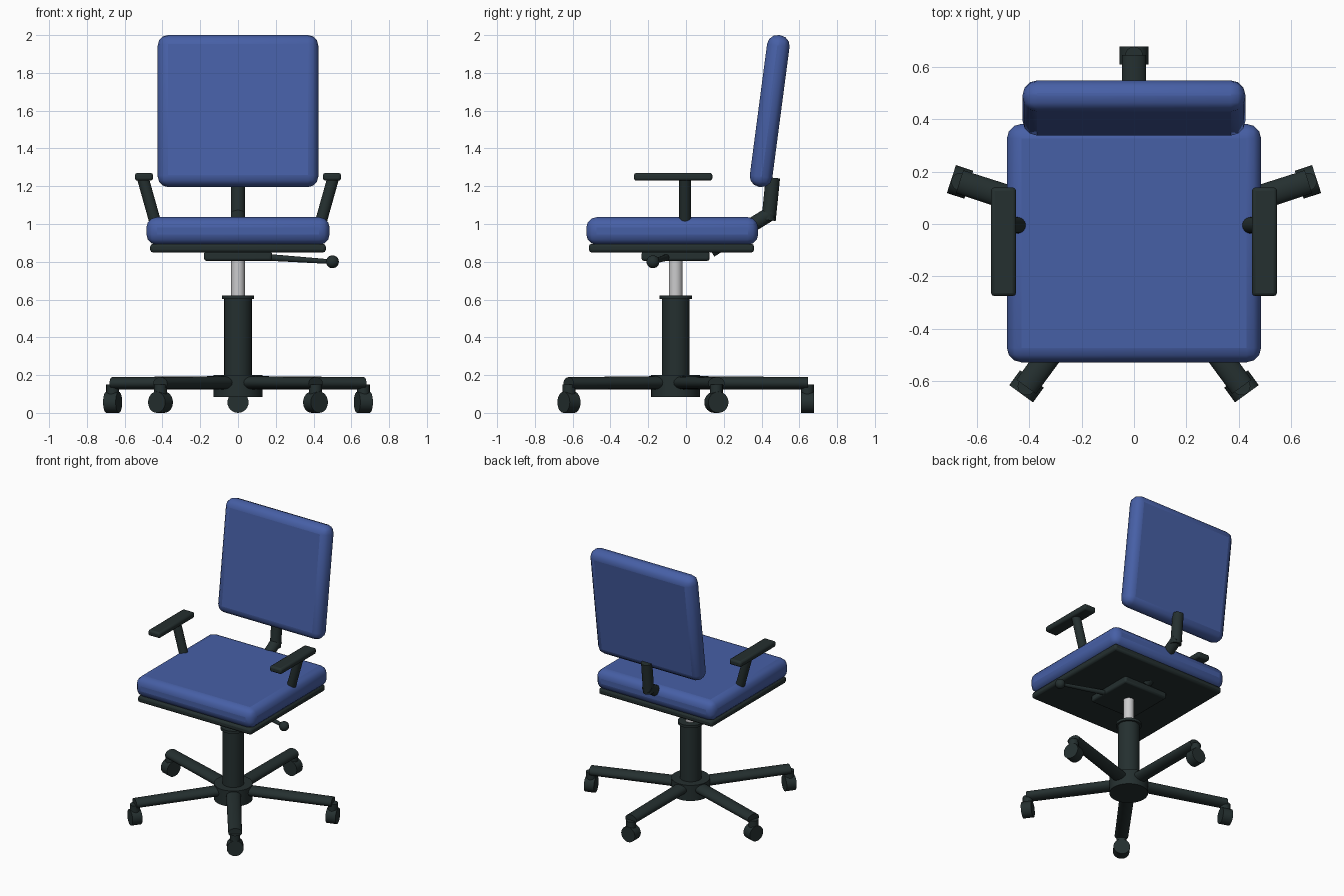
import bpy
import math
from mathutils import Vector, Matrix

cube = bpy.data.objects.get("Cube")
if cube:
    bpy.data.objects.remove(cube, do_unlink=True)


def material(name, rgb, rough=0.6):
    m = bpy.data.materials.new(name)
    m.use_nodes = True
    m.diffuse_color = (*rgb, 1)
    bsdf = m.node_tree.nodes["Principled BSDF"]
    bsdf.inputs["Base Color"].default_value = (*rgb, 1)
    bsdf.inputs["Roughness"].default_value = rough
    return m


BLUE = material("blue fabric", (0.062, 0.115, 0.38))
DARK = material("dark plastic", (0.018, 0.029, 0.029))
STEEL = material("pale steel", (0.6, 0.6, 0.61))


def finish(name, mat, angle=40):
    ob = bpy.context.object
    ob.name = name
    ob.data.materials.append(mat)
    bpy.ops.object.shade_smooth_by_angle(angle=math.radians(angle))
    return ob


def soft_box(name, mat, centre, size, bevel, segments=3, tilt=0):
    """Box with rounded edges, leaning about the x axis."""
    bpy.ops.mesh.primitive_cube_add(size=1)
    ob = bpy.context.object
    ob.data.transform(Matrix.Diagonal((*size, 1)))
    ob.location = centre
    ob.rotation_euler.x = tilt
    mod = ob.modifiers.new("rounding", "BEVEL")
    mod.width = bevel
    mod.segments = segments
    return finish(name, mat)


def rod(name, mat, start, end, r1, r2=None, flatten=1, sides=24):
    """Round bar between two points, optionally tapered and flattened."""
    start, end = Vector(start), Vector(end)
    axis = end - start
    bpy.ops.mesh.primitive_cone_add(vertices=sides, radius1=r1,
                                    radius2=r1 if r2 is None else r2,
                                    depth=axis.length)
    ob = bpy.context.object
    ob.data.transform(Matrix.Diagonal((1, flatten, 1, 1)))
    ob.location = (start + end) / 2
    if axis.xy.length > 1e-4:
        # local y stays in the vertical plane of the bar
        z = axis.normalized()
        x = z.cross(Vector((0, 0, 1))).normalized()
        ob.rotation_euler = Matrix((x, z.cross(x), z)).transposed().to_euler()
    return finish(name, mat)


COL_Y = -0.055

# Central column
rod("base_hub", DARK, (0, COL_Y, 0.085), (0, COL_Y, 0.2), 0.13, sides=32)
rod("column_sleeve", DARK, (0, COL_Y, 0.15), (0, COL_Y, 0.61), 0.073, sides=32)
rod("column_collar", DARK, (0, COL_Y, 0.603), (0, COL_Y, 0.622), 0.086, sides=32)
rod("gas_lift", STEEL, (0, COL_Y, 0.6), (0, COL_Y, 0.82), 0.036)

# Five legs with castors
for i in range(5):
    a = math.radians(90 + 72 * i)
    out = Vector((math.cos(a), math.sin(a), 0))

    def at(r, z):
        return Vector((0, COL_Y, z)) + out * r

    rod(f"leg_{i + 1}", DARK, at(0.06, 0.16), at(0.7, 0.157), 0.05, 0.046, 0.7)
    rod(f"castor_stem_{i + 1}", DARK, at(0.698, 0.07), at(0.698, 0.15), 0.034, sides=16)
    rod(f"castor_wheel_{i + 1}", DARK, at(0.663, 0.056), at(0.733, 0.056), 0.056)

# Seat
soft_box("seat_mechanism", DARK, (0, COL_Y, 0.83), (0.36, 0.36, 0.05), 0.012, 2)
soft_box("seat_pan", DARK, (0, -0.077, 0.872), (0.93, 0.875, 0.046), 0.015, 2)
soft_box("seat_cushion", BLUE, (0, -0.073, 0.963), (0.97, 0.91, 0.146), 0.055)

# Backrest and its bracket
soft_box("backrest", BLUE, (0, 0.443, 1.598), (0.85, 0.12, 0.81), 0.055,
         tilt=math.radians(-7.5))
rod("back_bracket_lower", DARK, (0, 0.13, 0.86), (0, 0.455, 1.06), 0.038)
rod("back_bracket_upright", DARK, (0, 0.437, 1.02), (0, 0.46, 1.245), 0.038)

# Armrests
for side, s in (("left", 1), ("right", -1)):
    rod(f"{side}_arm_post", DARK, (s * 0.43, -0.005, 0.98), (s * 0.503, -0.005, 1.24), 0.031)
    soft_box(f"{side}_arm_pad", DARK, (s * 0.498, -0.068, 1.25), (0.096, 0.415, 0.042), 0.013, 2)

# Height lever
rod("height_lever", DARK, (0.15, -0.1, 0.824), (0.5, -0.175, 0.8), 0.018, 0.012, sides=16)
bpy.ops.mesh.primitive_uv_sphere_add(segments=20, ring_count=12, radius=0.034,
                                     location=(0.5, -0.175, 0.8))
finish("lever_knob", DARK)
